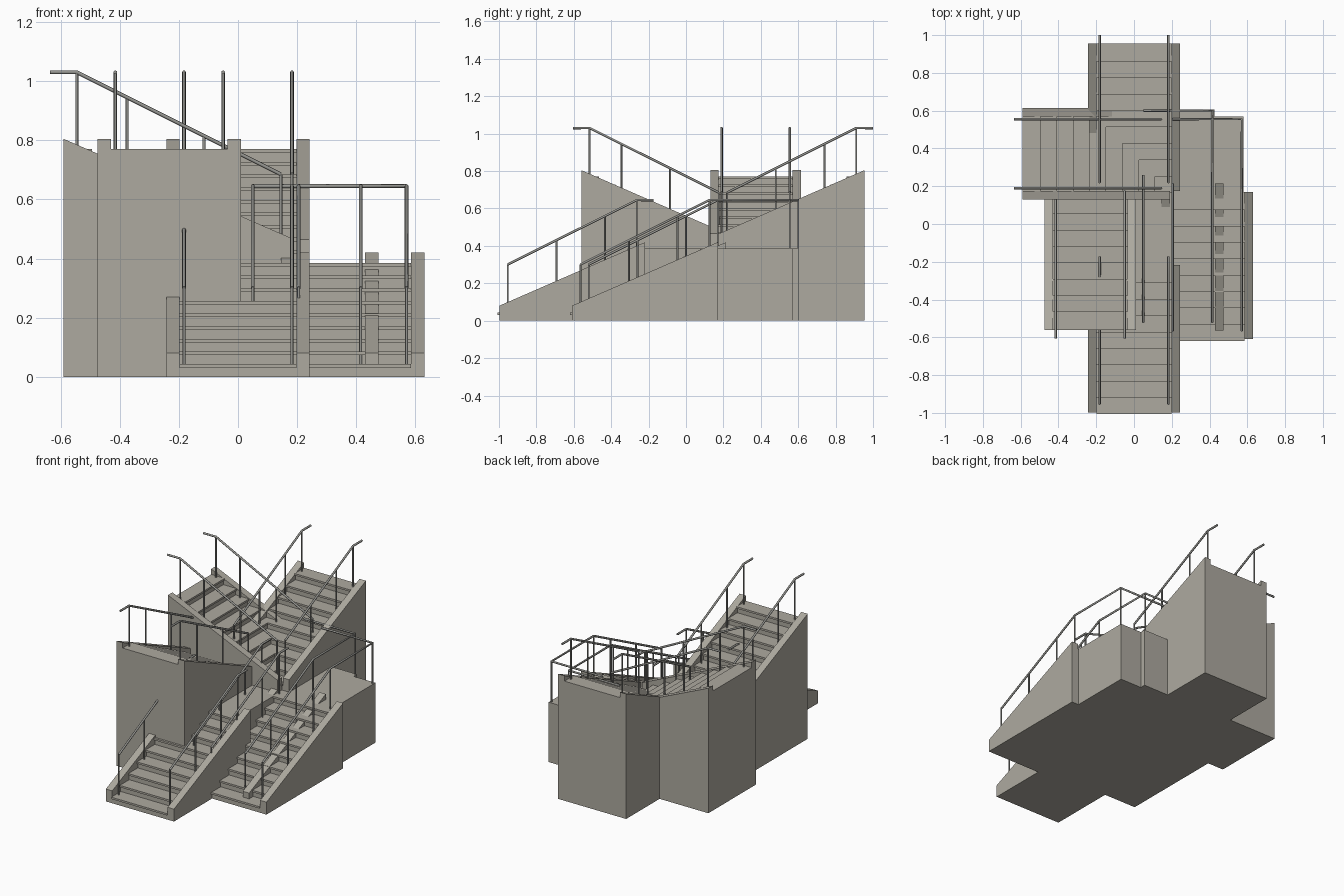
import bpy, bmesh, math
from mathutils import Matrix, Vector

if "Cube" in bpy.data.objects:
    bpy.data.objects.remove(bpy.data.objects["Cube"])

# One concrete colour, one steel colour
def material(name, rgb):
    m = bpy.data.materials.new(name)
    m.diffuse_color = (*rgb, 1)
    m.use_nodes = True
    m.node_tree.nodes["Principled BSDF"].inputs["Base Color"].default_value = m.diffuse_color
    return m

CONCRETE = material("warm grey concrete", (0.42, 0.40, 0.35))
STEEL = material("grey steel", (0.30, 0.30, 0.28))

STEPS, RUN, RISE = 9, 0.78, 0.385
HALF, WALL = 0.2425, 0.045
TREAD, RISER = RUN / STEPS, RISE / STEPS
INNER = HALF - WALL
RAIL_V = 0.1825

def prism(name, profile, v0, v1, matrix):
    """Extrude a (u, z) profile from v0 to v1 across the flight."""
    bm = bmesh.new()
    face = bm.faces.new([bm.verts.new((u, v0, z)) for u, z in profile])
    ext = bmesh.ops.extrude_face_region(bm, geom=[face])
    bmesh.ops.translate(bm, vec=(0, v1 - v0, 0),
                        verts=[g for g in ext["geom"] if isinstance(g, bmesh.types.BMVert)])
    bmesh.ops.recalc_face_normals(bm, faces=bm.faces)
    bm.transform(matrix)
    me = bpy.data.meshes.new(name)
    bm.to_mesh(me)
    bm.free()
    me.materials.append(CONCRETE)
    ob = bpy.data.objects.new(name, me)
    bpy.context.collection.objects.link(ob)
    return ob

def box(name, x0, x1, y0, y1, z1):
    prism(name, [(x0, 0), (x1, 0), (x1, z1), (x0, z1)], y0, y1, Matrix())

def tubes(name, paths, radius, matrix):
    """Round bars along straight-segment paths."""
    cu = bpy.data.curves.new(name, 'CURVE')
    cu.dimensions = '3D'
    cu.bevel_depth = radius
    cu.bevel_resolution = 2
    cu.use_fill_caps = True
    for path in paths:
        sp = cu.splines.new('POLY')
        sp.points.add(len(path) - 1)
        for p, co in zip(sp.points, path):
            p.co = (*(matrix @ Vector(co)), 1)
    cu.materials.append(STEEL)
    ob = bpy.data.objects.new(name, cu)
    bpy.context.collection.objects.link(ob)

def flight(name, x, y, angle, z0, landing_rail=False):
    """Stair flight starting at (x, y), climbing along the angle from height z0."""
    M = Matrix.Translation((x, y, 0)) @ Matrix.Rotation(math.radians(angle), 4, 'Z')
    # stepped body with overhanging nosings
    prof = [(0, 0)]
    for i in range(STEPS):
        u, z = i * TREAD, z0 + (i + 1) * RISER
        prof += [(u, z - 0.012), (u - 0.009, z - 0.012), (u - 0.009, z)]
        if i < STEPS - 1:
            prof.append((u + TREAD, z))
    prof += [(RUN, z0 + RISE), (RUN, 0)]
    prism(name + "_steps", prof, -INNER, INNER, M)
    # sloping side walls
    slope = [(0, 0), (RUN, 0), (RUN, z0 + 0.42), (0, z0 + 0.08)]
    for side, v in (("left", INNER), ("right", -HALF)):
        prism(f"{name}_{side}_wall", slope, v, v + WALL, M)
    # handrails on posts
    for side, v in (("left", RAIL_V), ("right", -RAIL_V)):
        u0, u1 = 0.045, 0.735
        za, zb = z0 + 0.30, z0 + 0.645
        rail = [(u0, v, za), (u1, v, zb)]
        posts = []
        for u in (u0, 0.305, 0.565, u1):
            foot = z0 + (int(u / TREAD) + 1) * RISER
            top = za + (zb - za) * (u - u0) / (u1 - u0)
            posts.append([(u, v, foot), (u, v, top)])
        if landing_rail and side == "right":
            # rail turns the corner around the landing
            rail += [(1.165, v, zb), (1.165, -v, zb)]
            posts.append([(1.165, v, z0 + RISE), (1.165, v, zb)])
        else:
            rail.append((0.825, v, zb))
        tubes(f"{name}_{side}_handrail", [rail], 0.0065, M)
        tubes(f"{name}_{side}_posts", posts, 0.005, M)

# Lower flights climb from the floor to the landings
flight("front_flight", 0, -0.998, 90, 0)
flight("inner_right_flight", 0.2325, -0.565, 90, 0, True)
flight("outer_right_flight", 0.3875, -0.61, 90, 0, True)

# Upper flights climb from the landings
flight("back_flight", 0, 0.175, 90, RISE)
flight("left_flight", 0.19, 0.3725, 180, RISE)
flight("return_flight", -0.2325, 0.22, 270, RISE)

# Landings
box("central_landing", -INNER, INNER, -0.218, 0.18, RISE)
box("inner_landing", 0.04, 0.425, 0.215, 0.605, RISE)
box("outer_landing", 0.19, 0.58, 0.17, 0.57, RISE)
